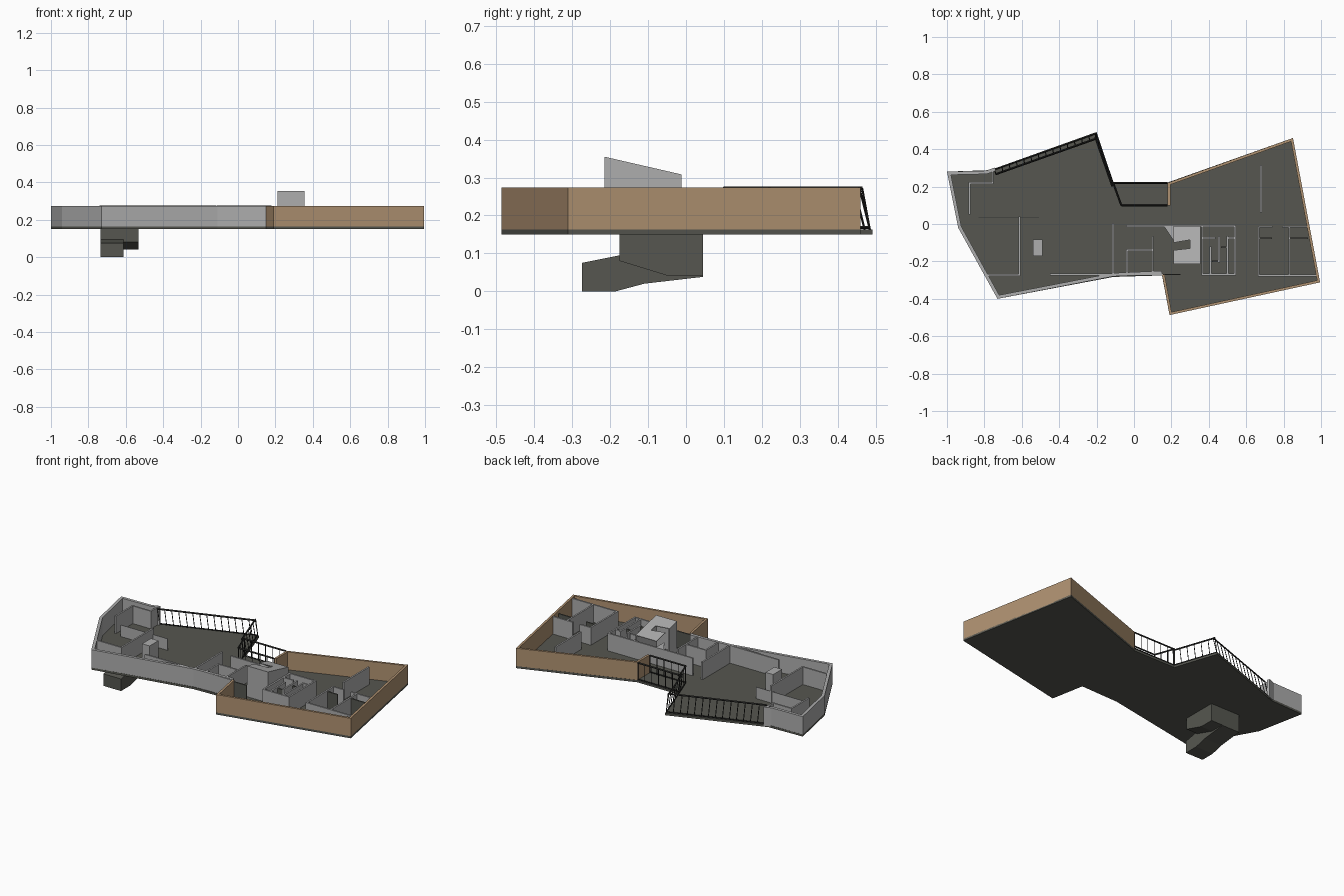
import bpy, bmesh
from mathutils import Vector

if "Cube" in bpy.data.objects:
    bpy.data.objects.remove(bpy.data.objects["Cube"])


def material(name, rgb):
    m = bpy.data.materials.new(name)
    m.diffuse_color = (*rgb, 1)
    m.use_nodes = True
    m.node_tree.nodes["Principled BSDF"].inputs["Base Color"].default_value = m.diffuse_color
    return m


GREY = material("light grey plaster", (0.42, 0.42, 0.42))
TIMBER = material("timber cladding", (0.43, 0.285, 0.165))
DARK = material("dark floor grey", (0.092, 0.094, 0.080))
BLACK = material("black metal", (0.018, 0.018, 0.017))
Z0, Z1, TOP = 0.150, 0.163, 0.274


def extrude(name, pts, vec, mat):
    """Closed 3D polygon swept along vec."""
    bm = bmesh.new()
    f = bm.faces.new([bm.verts.new(p) for p in pts])
    r = bmesh.ops.extrude_face_region(bm, geom=[f])
    vs = [g for g in r["geom"] if isinstance(g, bmesh.types.BMVert)]
    bmesh.ops.translate(bm, verts=vs, vec=vec)
    bmesh.ops.recalc_face_normals(bm, faces=bm.faces)
    me = bpy.data.meshes.new(name)
    bm.to_mesh(me)
    bm.free()
    me.materials.append(mat)
    ob = bpy.data.objects.new(name, me)
    bpy.context.collection.objects.link(ob)
    return ob


def plan(name, pts, z0, z1, mat):
    return extrude(name, [(x, y, z0) for x, y in pts], (0, 0, z1 - z0), mat)


def strip(name, pts, th, z0, z1, mat):
    """Mitred wall along a polyline, thickened to its right-hand side."""
    P = [Vector(p) for p in pts]
    D = [(b - a).normalized() for a, b in zip(P, P[1:])]
    N = [Vector((d.y, -d.x)) for d in D]
    inner = []
    for i, p in enumerate(P):
        a, b = N[max(i - 1, 0)], N[min(i, len(N) - 1)]
        inner.append(p + (a + b) * th / (1 + a.dot(b)))
    return plan(name, [tuple(p) for p in P + inner[::-1]], z0, z1, mat)


def wall(name, x0, y0, x1, y1, z1=TOP - 0.002, mat=GREY, t=0.005):
    """Axis-aligned partition, centre line from one end to the other."""
    x0, x1, y0, y1 = min(x0, x1), max(x0, x1), min(y0, y1), max(y0, y1)
    return plan(name, [(x0 - t, y0 - t), (x1 + t, y0 - t),
                       (x1 + t, y1 + t), (x0 - t, y1 + t)], Z1, z1, mat)


def bar(name, a, b, t=0.0025):
    """Thin square bar between two points."""
    a, b = Vector(a), Vector(b)
    d = b - a
    u = d.orthogonal().normalized() * t
    v = d.cross(u).normalized() * t
    return extrude(name, [a + u + v, a - u + v, a - u - v, a + u - v], d, BLACK)


def railing(name, a, b, n, lean=(0, 0)):
    a, b, l = Vector((*a, Z1)), Vector((*b, Z1)), Vector((*lean, TOP - Z1 - 0.003))
    bar(name + "_handrail", a + l, b + l, 0.004)
    bar(name + "_base", a + l * 0.05, b + l * 0.05)
    for i in range(n + 1):
        p = a.lerp(b, i / n)
        bar(name + "_post", p, p + l, 0.002)


# Floor slab
plan("floor_slab", [(-1, .28), (-.77, .288), (-.2, .492), (-.11, .222), (.18, .222),
                    (.85, .46), (.995, -.312), (.19, -.487), (.15, -.275),
                    (-.11, -.283), (-.73, -.4), (-.94, -.02)], Z0, Z1, DARK)

# Outer walls
strip("timber_outer_wall", [(.18, .1), (.18, .22), (.85, .46), (.995, -.312),
                            (.19, -.487), (.15, -.272)], .014, Z0 + .008, TOP, TIMBER)
strip("grey_outer_wall", [(.15, -.268), (-.11, -.28), (-.73, -.4), (-.94, -.02),
                          (-1, .28), (-.79, .285), (-.745, .302)], .018, Z0 + .008, TOP, GREY)

# Partition walls: x0, y0, x1, y1
for seg in [(-.88, .22, -.88, .055), (-.88, .22, -.755, .22), (-.755, .29, -.755, .22),
            (-.613, .035, -.613, -.272), (-.78, -.272, -.613, -.272),
            (-.445, -.27, .15, -.27), (-.113, 0, -.113, -.26),
            (-.037, -.01, .36, -.01), (-.037, -.14, .1, -.14),
            (-.037, -.14, -.037, -.27), (.1, -.068, .1, -.27),
            (.365, -.01, .365, -.27), (.365, -.01, .54, -.01),
            (.365, -.27, .54, -.27), (.54, -.01, .54, -.27),
            (.41, -.125, .41, -.27), (.455, -.07, .455, -.2), (.5, -.07, .5, -.27),
            (.365, -.075, .43, -.075), (.5, -.075, .54, -.075),
            (.68, .31, .68, .067), (.667, -.015, .667, -.272),
            (.667, -.015, .735, -.015), (.795, -.015, .92, -.015),
            (.83, -.015, .83, -.272), (.667, -.275, .975, -.275)]:
    wall("partition_wall", *seg)

# Chimney block, low screen and dark doors
wall("chimney_block", -.525, -.155, -.505, -.1, TOP, GREY, .016)
wall("low_screen", -.83, .036, -.51, .036, .235, GREY, .002)
for seg in [(.15, -.27, .245, -.27), (.67, -.075, .735, -.075), (.83, -.075, .925, -.075),
            (.47, -.125, .5, -.125), (.42, -.2, .455, -.2)]:
    wall("dark_door", *seg, .265, DARK, .004)


# Raised skylight with sloping top
def slope(y):
    return .355 - (y + .215) * .23


for name, x in (("skylight_right_wall", .35), ("skylight_left_wall", .212)):
    far = -.012 if x > .3 else -.14
    extrude(name, [(x, -.215, Z1), (x, far, Z1), (x, far, slope(far)), (x, -.215, slope(-.215))],
            (.006, 0, 0), GREY)
plan("skylight_front_wall", [(.212, -.215), (.356, -.215), (.356, -.209), (.212, -.209)],
     Z1, .353, GREY)
roof = [(.212, -.012), (.356, -.012), (.356, -.215), (.212, -.215), (.212, -.14),
        (.3, -.13), (.3, -.085), (.212, -.1)]
extrude("skylight_roof", [(x, y, slope(y) - .004) for x, y in roof], (0, 0, .004), GREY)
plan("stair_canopy", [(.16, -.012), (.212, -.012), (.212, -.09)], TOP - .01, TOP - .002, GREY)

# Entrance stair volume hanging below the slab
low = [(-.275, 0), (-.185, 0), (-.11, .02), (.045, .038), (.045, Z0), (-.175, Z0),
       (-.175, .095), (-.275, .075)]
extrude("entrance_stair", [(-.735, y, z) for y, z in low], (.122, 0, 0), DARK)
side = [(-.175, .08), (-.045, .04), (.045, .04), (.045, Z0), (-.175, Z0)]
extrude("entrance_landing", [(-.613, y, z) for y, z in side], (.08, 0, 0), DARK)

# Terrace and balcony railings
railing("terrace_railing", (-.745, .293), (-.203, .485), 14, (.005, -.027))
railing("terrace_side_railing", (-.203, .485), (-.112, .222), 6, (-.004, -.02))
railing("passage_railing", (-.112, .222), (-.068, .1), 3)
railing("balcony_railing", (-.108, .219), (.178, .219), 6)
railing("inner_balcony_railing", (-.066, .1), (.178, .1), 5)
